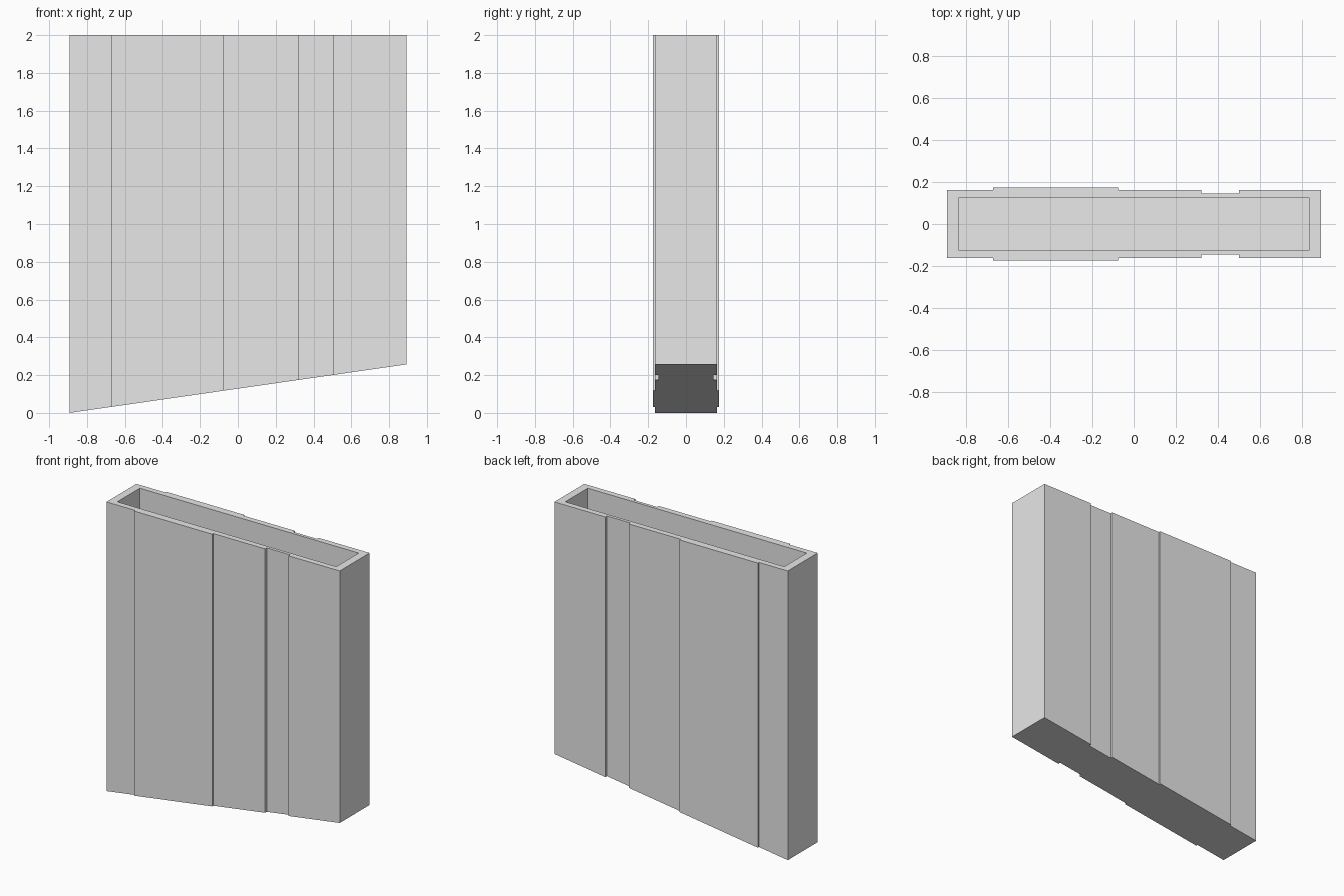
import bpy
import bmesh

cube = bpy.data.objects.get("Cube")
if cube:
    bpy.data.objects.remove(cube, do_unlink=True)

HALF_WIDTH, HEIGHT, RISE = 0.893, 2.0, 0.257
WALL_X, INNER_Y, FLOOR = 0.055, 0.123, 0.05

# Vertical bands across the width: (right-hand edge, half depth)
BANDS = [(-0.673, 0.163), (-0.074, 0.175), (0.322, 0.163),
         (0.502, 0.145), (HALF_WIDTH, 0.163)]

grey = bpy.data.materials.new("light grey")
grey.use_nodes = True
grey.diffuse_color = (0.8, 0.8, 0.8, 1)
grey.node_tree.nodes["Principled BSDF"].inputs["Base Color"].default_value = (0.8, 0.8, 0.8, 1)


def slope(x):
    """Height of the slanted underside at x."""
    return RISE * (x + HALF_WIDTH) / (2 * HALF_WIDTH)


def slanted_prism(name, outline, lift, top):
    """Extrude a plan outline from the slanted underside up to a flat top."""
    bm = bmesh.new()
    low = [bm.verts.new((x, y, slope(x) + lift)) for x, y in outline]
    high = [bm.verts.new((x, y, top)) for x, y in outline]
    bm.faces.new(low[::-1])
    bm.faces.new(high)
    for i in range(len(outline)):
        j = (i + 1) % len(outline)
        bm.faces.new((low[i], low[j], high[j], high[i]))
    bmesh.ops.recalc_face_normals(bm, faces=bm.faces)
    mesh = bpy.data.meshes.new(name)
    bm.to_mesh(mesh)
    bm.free()
    mesh.materials.append(grey)
    obj = bpy.data.objects.new(name, mesh)
    bpy.context.collection.objects.link(obj)
    return obj


# Stepped plan outline, mirrored front to back
front = []
left_edge = -HALF_WIDTH
for right_edge, depth in BANDS:
    front += [(left_edge, -depth), (right_edge, -depth)]
    left_edge = right_edge
back = [(x, -y) for x, y in reversed(front)]
body = slanted_prism("hollow_body", front + back, 0, HEIGHT)

# Open-topped cavity with a floor parallel to the underside
ix = HALF_WIDTH - WALL_X
cavity = slanted_prism("cavity_cutter",
                       [(-ix, -INNER_Y), (ix, -INNER_Y), (ix, INNER_Y), (-ix, INNER_Y)],
                       FLOOR, HEIGHT + 0.1)
cavity.hide_render = True
cut = body.modifiers.new("cavity", 'BOOLEAN')
cut.operation = 'DIFFERENCE'
cut.solver = 'EXACT'
cut.object = cavity
bpy.context.view_layer.objects.active = body
bpy.ops.object.modifier_apply(modifier=cut.name)
bpy.data.objects.remove(cavity, do_unlink=True)
